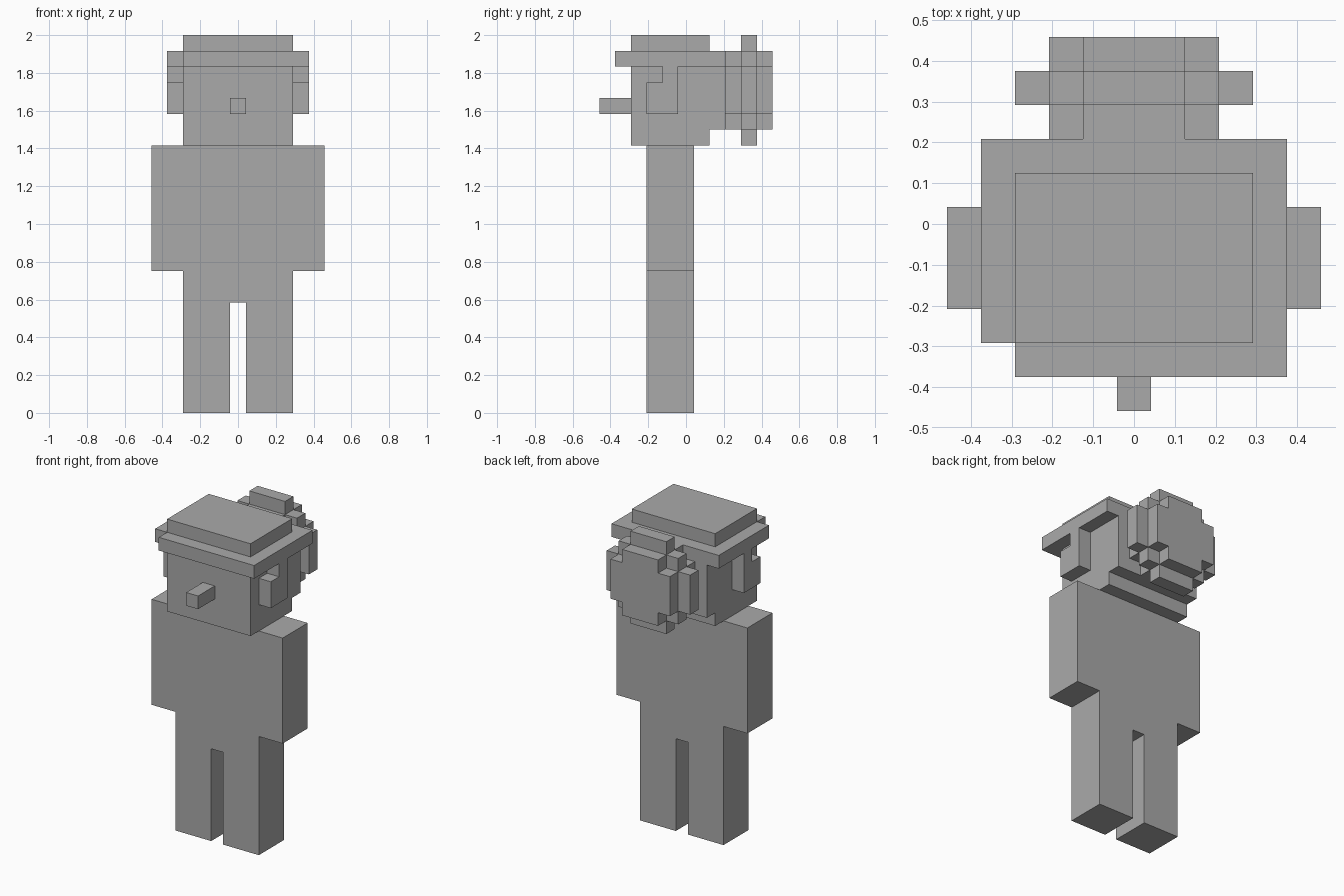
import bpy
import bmesh

U = 2 / 24  # size of one block

cube = bpy.data.objects.get("Cube")
if cube:
    bpy.data.objects.remove(cube, do_unlink=True)

GREY = (0.4, 0.4, 0.4, 1)
grey = bpy.data.materials.new("plain_grey")
grey.use_nodes = True
grey.diffuse_color = GREY
grey.node_tree.nodes["Principled BSDF"].inputs["Base Color"].default_value = GREY


def prism(name, outline, axis, start, end):
    """Extrude an outline, given in blocks, along one axis."""
    bm = bmesh.new()
    verts = []
    for p in outline:
        co = list(p)
        co.insert(axis, start)
        verts.append(bm.verts.new([c * U for c in co]))
    face = bm.faces.new(verts)
    moved = bmesh.ops.extrude_face_region(bm, geom=[face])["geom"]
    shift = [0, 0, 0]
    shift[axis] = (end - start) * U
    bmesh.ops.translate(bm, vec=shift,
                        verts=[g for g in moved if isinstance(g, bmesh.types.BMVert)])
    bmesh.ops.recalc_face_normals(bm, faces=bm.faces)
    mesh = bpy.data.meshes.new(name)
    bm.to_mesh(mesh)
    bm.free()
    mesh.materials.append(grey)
    obj = bpy.data.objects.new(name, mesh)
    bpy.context.collection.objects.link(obj)
    return obj


def mirrored(half):
    """Close a half outline with its copy across the centre line."""
    return half + [(-x, z) for x, z in reversed(half)]


def rect(w, lo, hi):
    return mirrored([(w, lo), (w, hi)])


def stepped_disc(steps, centre):
    """Blocky disc outline from (half width, half height) steps, widest first."""
    upper = []
    previous = None
    for w, h in steps:
        if previous is not None:
            upper.append((w, previous))
        upper.append((w, h))
        previous = h
    # the first step also needs its lower corner, supplied by the flip
    right = [(w, centre - h) for w, h in reversed(upper)]
    right += [(w, centre + h) for w, h in upper]
    return mirrored(right)


# Body: legs, hips and broad torso with arms in one slab
prism("body", mirrored([(0.5, 7), (0.5, 0), (3.5, 0), (3.5, 9), (5.5, 9), (5.5, 17)]),
      1, -2.5, 0.5)

# Head with a raised back
prism("head", [(-3.5, 17), (1.5, 17), (1.5, 18), (2.5, 18), (2.5, 22), (-3.5, 22)],
      0, -3.5, 3.5)
prism("nose", rect(0.5, 19, 20), 1, -5.5, -3.5)

# Ears
ear = [(-2.5, 19), (-0.5, 19), (-0.5, 22), (-1.5, 22), (-1.5, 21), (-2.5, 21)]
prism("left_ear", ear, 0, 3.5, 4.5)
prism("right_ear", ear, 0, -4.5, -3.5)

# Cap: brim with one cut corner, and a flat crown
prism("cap_brim", [(-3.5, -4.5), (4.5, -4.5), (4.5, 2.5), (-4.5, 2.5),
                   (-4.5, -3.5), (-3.5, -3.5)], 2, 22, 23)
prism("cap_crown", rect(3.5, -3.5, 1.5), 2, 23, 24)

# Hair bun: a wide disc between two smaller ones
small = stepped_disc([(2.5, 1.5), (1.5, 2.5)], 20.5)
wide = stepped_disc([(3.5, 1.5), (2.5, 2.5), (1.5, 3.5)], 20.5)
prism("bun_inner", small, 1, 2.5, 3.5)
prism("bun_middle", wide, 1, 3.5, 4.5)
prism("bun_outer", small, 1, 4.5, 5.5)
